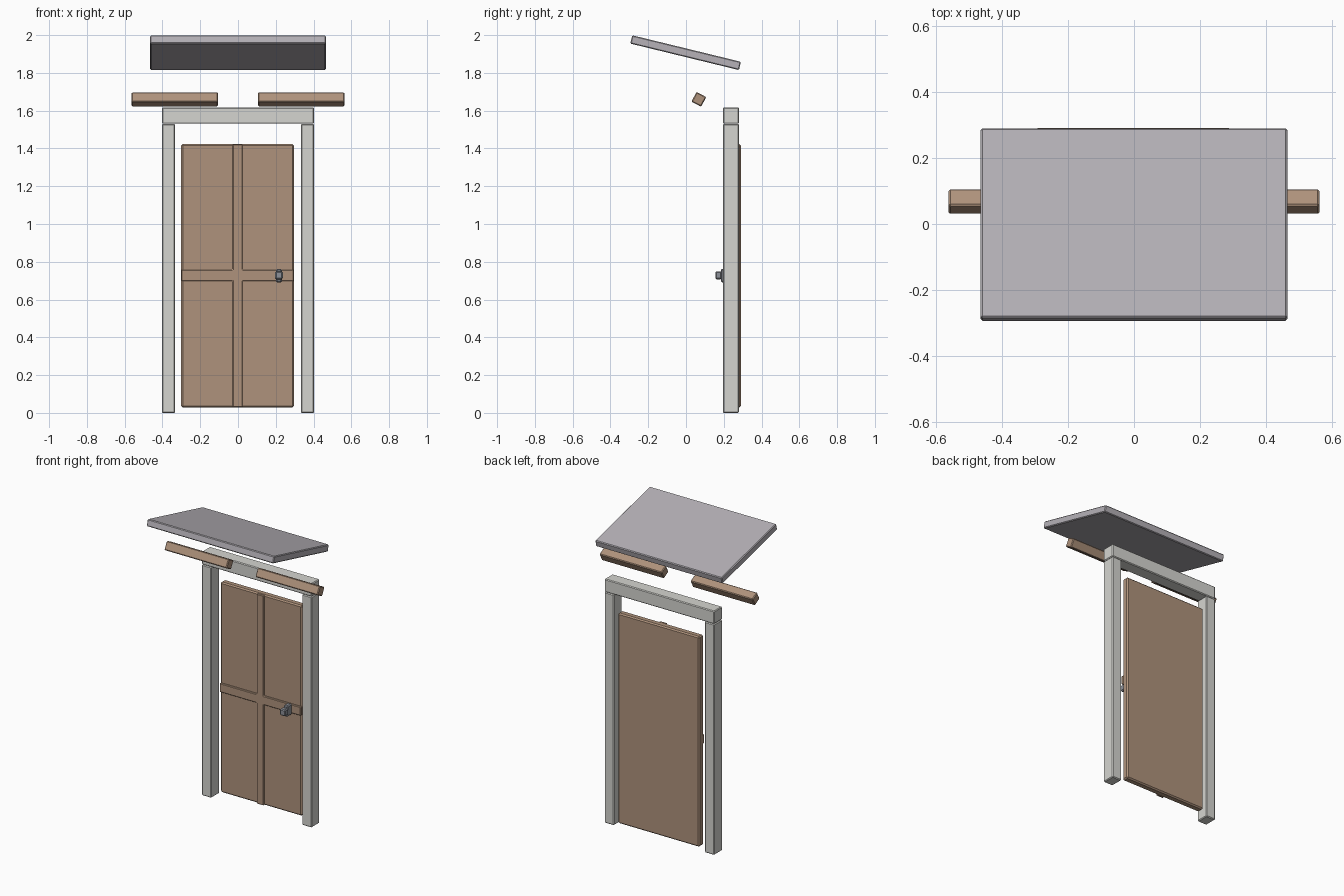
import bpy, bmesh, math
from mathutils import Matrix

cube = bpy.data.objects.get("Cube")
if cube:
    bpy.data.objects.remove(cube, do_unlink=True)


def material(name, srgb):
    """Flat material from 0-255 display values, stored as linear."""
    col = [(c / 255) ** 2.2 for c in srgb] + [1.0]
    m = bpy.data.materials.new(name)
    m.use_nodes = True
    m.diffuse_color = col
    bsdf = m.node_tree.nodes["Principled BSDF"]
    bsdf.inputs["Base Color"].default_value = col
    bsdf.inputs["Roughness"].default_value = 0.8
    return m


wood = material("brown wood", (173, 145, 123))
stone = material("pale stone", (212, 212, 207))
slate = material("lilac grey slate", (180, 176, 182))
metal = material("grey metal", (140, 144, 152))


def finish(name, bm, mat, bevel):
    """Turn a bmesh into an object with narrow chamfered edges."""
    bmesh.ops.recalc_face_normals(bm, faces=bm.faces)
    mesh = bpy.data.meshes.new(name)
    bm.to_mesh(mesh)
    bm.free()
    mesh.materials.append(mat)
    ob = bpy.data.objects.new(name, mesh)
    bpy.context.collection.objects.link(ob)
    mod = ob.modifiers.new("Chamfer", "BEVEL")
    mod.width = bevel
    mod.segments = 1
    return ob


def box(name, centre, size, mat, tilt=0, bevel=0.005):
    bm = bmesh.new()
    bmesh.ops.create_cube(bm, size=1, matrix=Matrix.Diagonal((*size, 1)))
    ob = finish(name, bm, mat, bevel)
    ob.location = centre
    ob.rotation_euler.x = math.radians(tilt)
    return ob


# Roof slab, sloping down to the back
box("roof_slab", (0, -0.002, 1.907), (0.93, 0.592, 0.045), slate, -13.7)

# Door frame and the two tilted beams
for side, s in (("left", 1), ("right", -1)):
    box(side + "_post", (s * 0.368, 0.238, 0.765), (0.07, 0.085, 1.53), stone)
    box(side + "_beam", (s * 0.334, 0.068, 1.66), (0.457, 0.058, 0.058), wood, -28)
box("lintel", (0, 0.238, 1.574), (0.806, 0.085, 0.086), stone)

# Door leaf
box("door_leaf", (-0.002, 0.268, 0.726), (0.597, 0.046, 1.394), wood, bevel=0.008)

# Raised cross on the door front, extruded from a plus-shaped outline
W, H, B, T, R = 0.298, 0.026, 0.03, 1.422, (0.698, 0.757)
half = [(H, B), (H, R[0]), (W, R[0]), (W, R[1]), (H, R[1]), (H, T)]
outline = half + [(-x, z) for x, z in reversed(half)]
bm = bmesh.new()
face = bm.faces.new([bm.verts.new((x - 0.002, 0.234, z)) for x, z in outline])
extruded = bmesh.ops.extrude_face_region(bm, geom=[face])["geom"]
bmesh.ops.translate(bm, vec=(0, 0.018, 0),
                    verts=[v for v in extruded if isinstance(v, bmesh.types.BMVert)])
finish("door_cross", bm, wood, 0.004)

# Door handle: backing plate and knob
box("handle_plate", (0.217, 0.21, 0.727), (0.03, 0.05, 0.072), metal, bevel=0.006)
box("handle_knob", (0.217, 0.172, 0.728), (0.04, 0.034, 0.042), metal, bevel=0.006)
